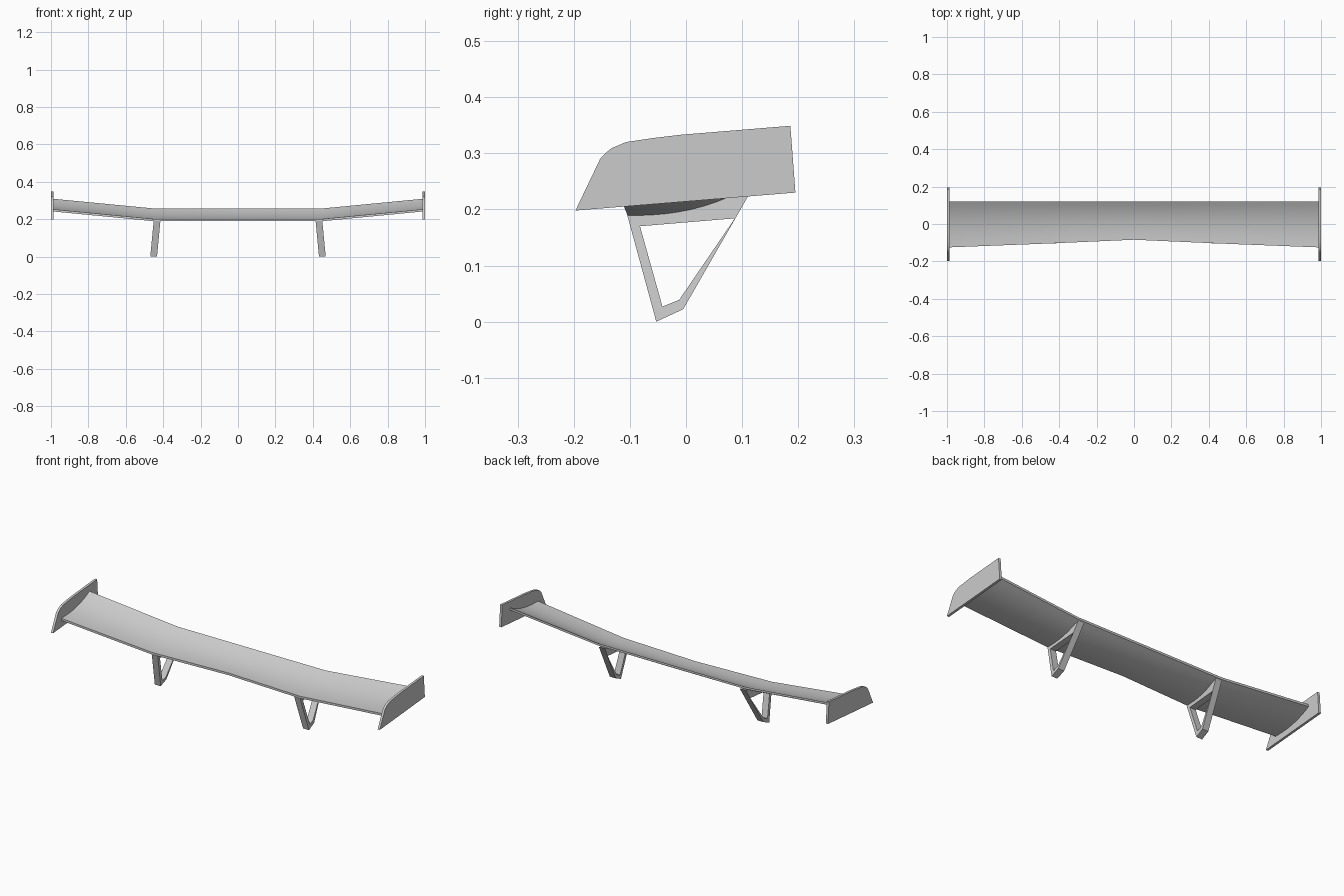
import bpy, bmesh, math

if "Cube" in bpy.data.objects:
    bpy.data.objects.remove(bpy.data.objects["Cube"])


def make_object(name, bm, smooth=True):
    bmesh.ops.recalc_face_normals(bm, faces=bm.faces)
    mesh = bpy.data.meshes.new(name)
    bm.to_mesh(mesh)
    bm.free()
    ob = bpy.data.objects.new(name, mesh)
    bpy.context.collection.objects.link(ob)
    if smooth:
        bpy.ops.object.select_all(action='DESELECT')
        ob.select_set(True)
        bpy.context.view_layer.objects.active = ob
        bpy.ops.object.shade_smooth_by_angle(angle=math.radians(25))
    return ob


def loft(bm, rings, caps=True):
    """Join closed rings of points with quads, optionally capping the ends."""
    vs = [[bm.verts.new(p) for p in r] for r in rings]
    n = len(vs[0])
    for a, b in zip(vs, vs[1:]):
        for i in range(n):
            j = (i + 1) % n
            bm.faces.new((a[i], a[j], b[j], b[i]))
    if caps:
        bm.faces.new(vs[0])
        bm.faces.new(vs[-1])
    return vs


# Wing blade: cambered section lofted across the span, tips swept up
def wing_section(x, front, lift):
    back, n, thick = 0.12, 10, 0.012
    pts = []
    for i in range(n + 1):
        t = i / n
        pts.append((x, front + (back - front) * t, 0.189 + lift + 0.056 * t ** 2.4))
    top = [(x, y, z + thick) for _, y, z in reversed(pts)]
    return pts + top


stations = [(-0.99, -0.125, 0.052), (-0.45, -0.104, 0), (0, -0.084, 0),
            (0.45, -0.104, 0), (0.99, -0.125, 0.052)]
bm = bmesh.new()
loft(bm, [wing_section(*s) for s in stations])
make_object("wing_blade", bm)

# End plates: flat profile with a rounded front upper corner
plate = [(-0.197, 0.198), (-0.153, 0.29), (-0.145, 0.299), (-0.133, 0.309),
         (-0.107, 0.32), (-0.06, 0.327), (-0.01, 0.333), (0.186, 0.349), (0.195, 0.23)]

# Struts: open frame, leaning outward towards the base
outer = [(-0.105, 0.191), (-0.053, 0.0), (-0.005, 0.022), (0.119, 0.238),
         (0.07, 0.223), (0.01, 0.202)]
inner = [(-0.082, 0.17), (-0.042, 0.027), (-0.012, 0.039), (0.087, 0.184),
         (0.05, 0.181), (-0.01, 0.176)]


def strut_ring(side, profile, offset):
    return [(side * (0.451 - 0.095 * z + offset), y, z) for y, z in profile]


for side, label in ((-1, "left"), (1, "right")):
    bm = bmesh.new()
    loft(bm, [[(side * x, y, z) for y, z in plate] for x in (0.987, 1.0)])
    make_object(label + "_end_plate", bm)

    bm = bmesh.new()
    a, b = -0.018, 0.018
    rings = [strut_ring(side, outer, a), strut_ring(side, outer, b),
             strut_ring(side, inner, b), strut_ring(side, inner, a)]
    vs = loft(bm, rings, caps=False)
    for i in range(len(outer)):
        j = (i + 1) % len(outer)
        bm.faces.new((vs[3][i], vs[3][j], vs[0][j], vs[0][i]))
    make_object(label + "_strut", bm, smooth=False)
